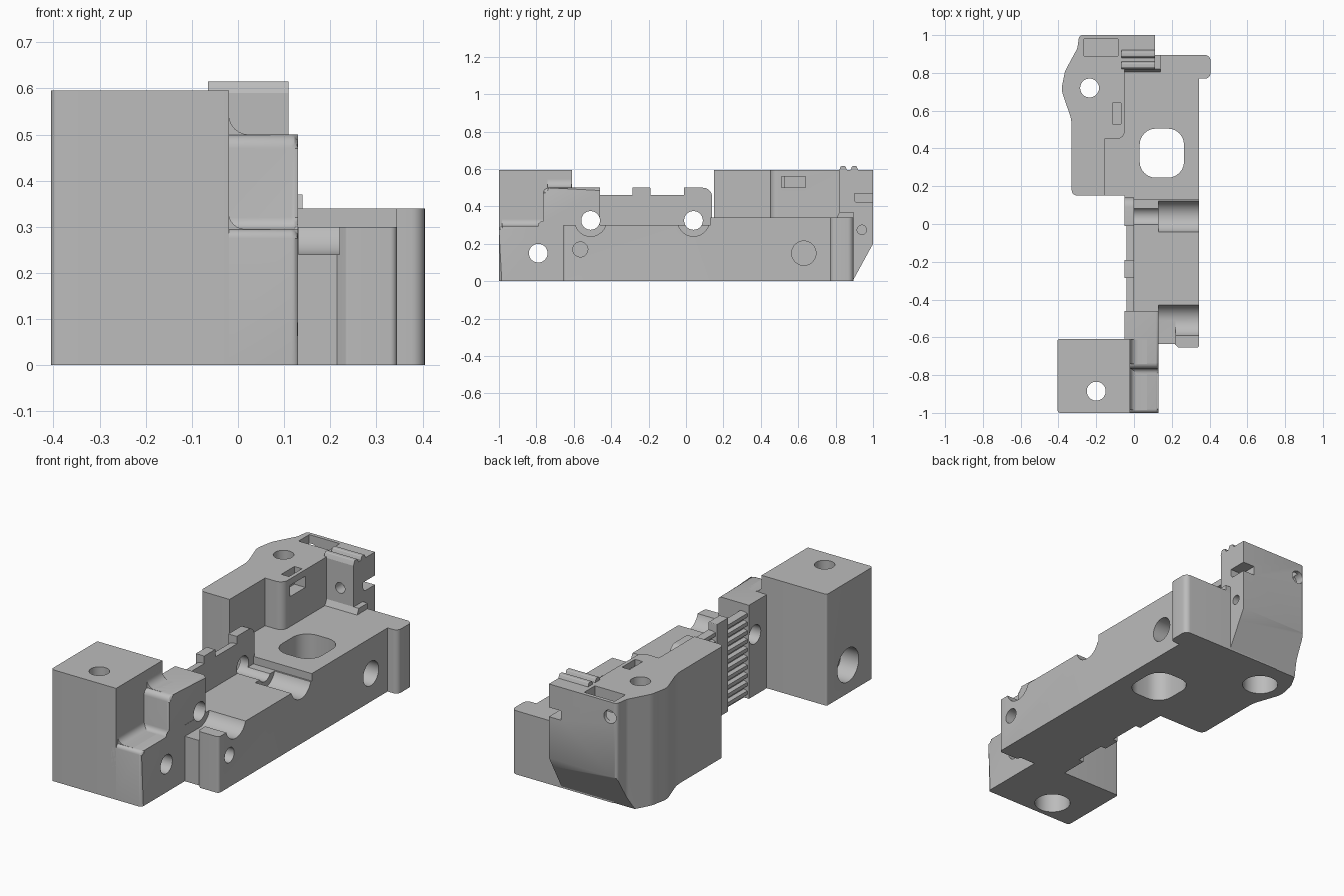
import bpy, bmesh, math
from mathutils import Vector

if "Cube" in bpy.data.objects:
    bpy.data.objects.remove(bpy.data.objects["Cube"])

grey = bpy.data.materials.new("plain grey")
grey.use_nodes = True
grey.diffuse_color = (0.5, 0.5, 0.5, 1)
grey.node_tree.nodes["Principled BSDF"].inputs["Base Color"].default_value = (0.5, 0.5, 0.5, 1)

parts, cutters = [], []
PLACE = {"x": lambda u, v, w: (w, u, v),
         "y": lambda u, v, w: (u, w, v),
         "z": lambda u, v, w: (u, v, w)}


def rounded(points, steps=6):
    """Outline with an arc at each corner given as (u, v, radius)."""
    out = []
    for i, p in enumerate(points):
        c = Vector(p[:2])
        if len(p) < 3:
            out.append(c)
            continue
        a = Vector(points[i - 1][:2]) - c
        b = Vector(points[(i + 1) % len(points)][:2]) - c
        half = a.angle(b) / 2
        t = min(p[2] / math.tan(half), a.length * 0.48, b.length * 0.48)
        a.normalize()
        b.normalize()
        r = t * math.tan(half)
        centre = c + (a + b).normalized() * (r / math.sin(half))
        s, e = c + a * t - centre, c + b * t - centre
        sweep = s.angle_signed(e)
        for k in range(steps + 1):
            ang = -sweep * k / steps
            out.append(centre + Vector((s.x * math.cos(ang) - s.y * math.sin(ang),
                                        s.x * math.sin(ang) + s.y * math.cos(ang))))
    return out


def prism(name, axis, points, lo, hi, soften=None, width=0.015, group=parts):
    """Extrude an outline along an axis; soften picks edges to round over."""
    bm = bmesh.new()
    outline = rounded(points)
    ends = [[bm.verts.new(PLACE[axis](p.x, p.y, w)) for p in outline] for w in (lo, hi)]
    bm.faces.new(ends[0])
    bm.faces.new(ends[1])
    n = len(outline)
    for i in range(n):
        j = (i + 1) % n
        bm.faces.new((ends[0][i], ends[0][j], ends[1][j], ends[1][i]))
    if soften:
        edges = [e for e in bm.edges if all(soften(v.co) for v in e.verts)]
        bmesh.ops.bevel(bm, geom=edges, offset=width, segments=3, profile=0.5,
                        affect='EDGES', clamp_overlap=False)
    bmesh.ops.recalc_face_normals(bm, faces=bm.faces)
    mesh = bpy.data.meshes.new(name)
    bm.to_mesh(mesh)
    bm.free()
    mesh.materials.append(grey)
    obj = bpy.data.objects.new(name, mesh)
    bpy.context.collection.objects.link(obj)
    group.append(obj)
    return obj


def rect(u0, u1, v0, v1, *r):
    return [(u0, v0, *r), (u1, v0, *r), (u1, v1, *r), (u0, v1, *r)]


def cut(axis, points, lo, hi):
    prism("cutter", axis, points, lo, hi, group=cutters).hide_render = True


def hole(axis, u, v, r, lo, hi):
    n = 40
    cut(axis, [(u + r * math.cos(k * math.tau / n), v + r * math.sin(k * math.tau / n))
               for k in range(n)], lo, hi)


# Front mounting block and its stepped foot
prism("front_block", "z", [(-.405, -1, .015), (-.02, -1), (-.02, -.61), (-.405, -.61, .01)], 0, .595)
prism("front_step", "x", [(-1, 0), (-1, .295, .02), (-.765, .295, .025), (-.765, .5, .03),
                          (-.46, .5), (-.46, 0)], -.05, .13,
      soften=lambda c: c.x > .12 and (c.z > .1 or c.y < -.9))
for i, (z, r, y0, y1) in enumerate([(.5, .055, -.74, -.612), (.295, .035, -.985, -.75)]):
    prism(f"step_fillet_{i + 1}", "y", [(-.04, z - .02), (-.04, z + .09), (-.02, z + .09), (-.02, z, r),
                                        (.07, z), (.07, z - .02)], y0, y1)

# Belt clamp spine with raised bars
prism("clamp_spine", "x", [(-.5, 0), (-.5, .5, .01), (-.46, .5), (-.46, .465), (-.285, .465),
                           (-.285, .5), (-.19, .5), (-.19, .465), (-.01, .465), (-.01, .5),
                           (.14, .5, .05), (.14, 0)], -.02, .255,
      soften=lambda c: c.x > .25 and c.z > .4, width=.02)
for i, (y0, y1, r) in enumerate([(-.285, -.19, .004), (-.01, .14, .05)]):
    prism(f"clamp_bar_{i + 1}", "x", [(y0, 0), (y0, .5), (y1, .5, r), (y1, 0)], -.05, 0)

# Belt teeth between the bars
teeth = [(0, 0)]
pitch = .046
for k in range(10):
    z = pitch * k
    teeth += [(-.02, z), (-.02, z + .014), (-.04, z + .02), (-.04, z + .04)]
teeth += [(-.02, .46), (0, .46)]
for i, (y0, y1) in enumerate([(-.46, -.285), (-.19, -.01)]):
    prism(f"belt_teeth_{i + 1}", "y", teeth, y0, y1)

# Side rail and rear base plate with its end tab
prism("side_rail", "z", [(-.02, -.5), (.1, -.635), (.215, -.635), (.235, -.655, .01),
                         (.345, -.655, .015), (.345, .15), (-.02, .15)], 0, .3)
prism("base_plate", "z", [(-.2, .15), (-.05, .15), (-.05, .13), (.345, .13), (.345, .77),
                          (.405, .77, .04), (.405, .895, .03), (-.2, .895)], 0, .34)
prism("rear_column_foot", "x", [(.8, .33), (.82, .37), (.895, .37), (.895, .33)], -.05, .14)

# Tall rear block with a waved outer side
prism("rear_block", "z", [(-.33, .15, .03), (-.155, .15), (-.155, .45), (-.05, .45, .04),
                          (-.05, .82), (.11, .82), (.11, 1), (-.29, 1, .02), (-.3, .93, .06),
                          (-.365, .81, .1), (-.385, .71, .1), (-.33, .55, .2)], 0, .595)
for i, y in enumerate((.84, .9)):
    prism(f"top_ridge_{i + 1}", "x", [(y - .022, .59), (y - .012, .615, .006),
                                      (y + .012, .615, .006), (y + .022, .59)], -.065, .11)

# Cross bores: clamp screws with wide seats, front pin, blind side holes
for y in (-.51, .04):
    hole("x", y, .325, .05, -.15, .2)
    hole("x", y, .325, .085, .131, .6)
hole("x", -.79, .15, .05, -.6, .6)
hole("x", -.79, .15, .09, -.6, -.3)
hole("x", -.565, .17, .04, .2, .6)
hole("x", .63, .15, .065, .2, .6)
hole("x", .94, .275, .025, .03, .3)

# Vertical screw holes with wide seats underneath
for x, y in ((-.2, -.885), (-.235, .72)):
    hole("z", x, y, .05, -.1, .8)
    hole("z", x, y, .09, -.1, .2)

# Openings, pockets and reliefs
cut("z", rect(.03, .265, .245, .505, .085), -.1, .45)
cut("z", rect(.131, .22, -.7, -.51), .24, .45)
cut("z", rect(-.265, -.085, .89, .98), .48, .7)
cut("z", rect(-.115, -.07, .53, .64), .5, .7)
cut("x", rect(.51, .64, .5, .56), -.1, 0)
cut("x", [(.9, .42, .02), (.9, .47), (1.1, .47), (1.1, .42)], .04, .2)
hole("y", -.25, .515, .035, .95, 1.1)
hole("y", .03, .45, .028, .75, .88)
cut("x", [(.89, -.001), (1, .2), (1.1, .2), (1.1, -.1), (.835, -.1)], -.6, .109 + .2)


def bounds(o):
    return [(min(v.co[i] for v in o.data.vertices), max(v.co[i] for v in o.data.vertices))
            for i in range(3)]


def touches(a, b):
    return all(p[0] < q[1] and q[0] < p[1] for p, q in zip(bounds(a), bounds(b)))


# Cut the openings, keeping sharp edges sharp
for part in parts:
    for c in cutters:
        if part.name.startswith("base_plate") and bounds(c)[1][0] > .83 and bounds(c)[2][0] < 0:
            continue
        if touches(part, c):
            m = part.modifiers.new("opening", 'BOOLEAN')
            m.operation, m.solver, m.object = 'DIFFERENCE', 'EXACT', c
bpy.context.view_layer.update()
graph = bpy.context.evaluated_depsgraph_get()
done = [bpy.data.meshes.new_from_object(p.evaluated_get(graph)) for p in parts]
for part, mesh in zip(parts, done):
    part.modifiers.clear()
    part.data = mesh
for c in cutters:
    bpy.data.objects.remove(c)
bpy.ops.object.select_all(action='DESELECT')
for part in parts:
    part.select_set(True)
bpy.context.view_layer.objects.active = parts[0]
bpy.ops.object.shade_smooth_by_angle(angle=math.radians(30))
